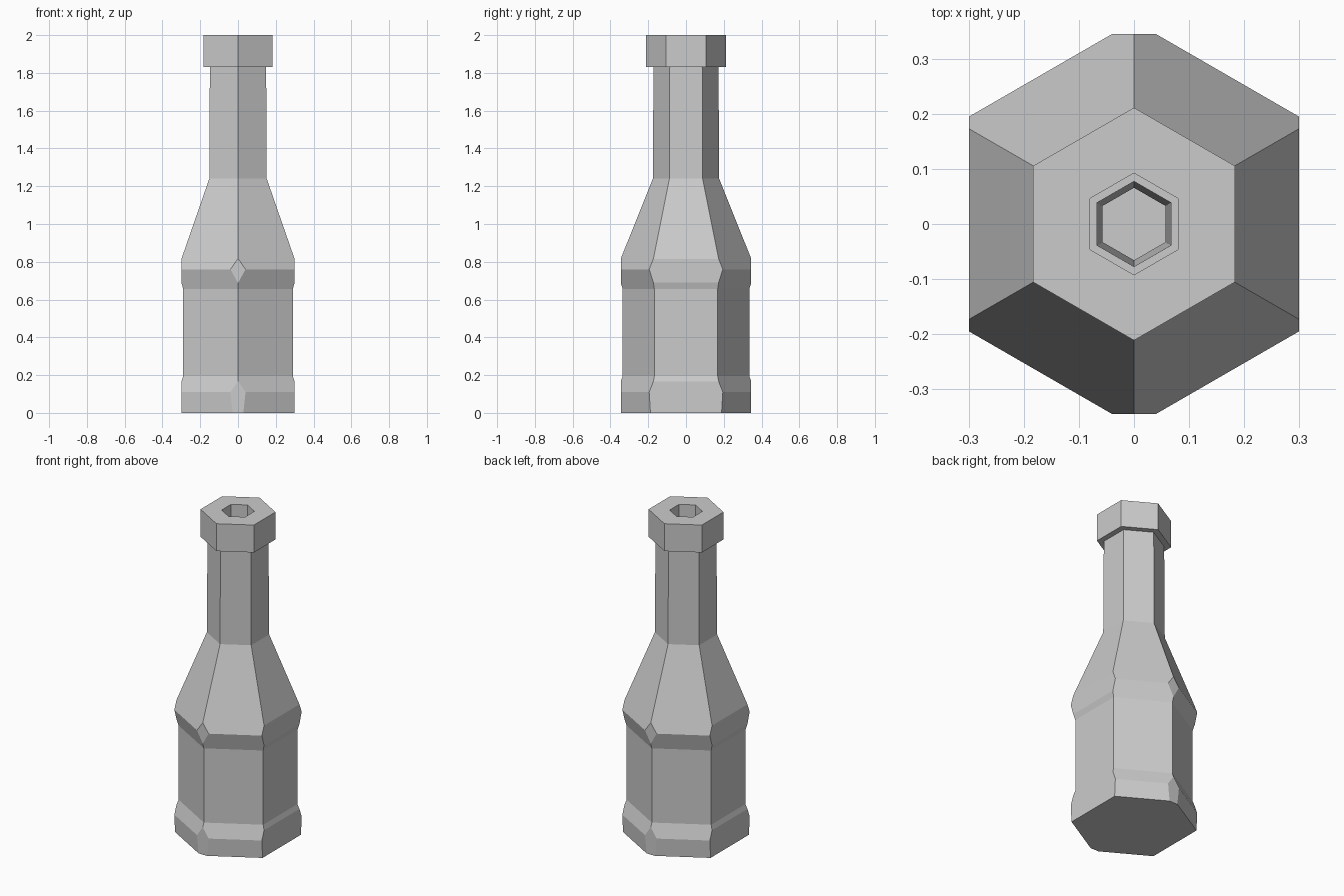
import bpy, bmesh
from math import cos, sin, pi
from mathutils import Vector

if "Cube" in bpy.data.objects:
    bpy.data.objects.remove(bpy.data.objects["Cube"])

SIDES = 6
# Wall profile as (flat-to-centre distance, height): outside upwards, then inside downwards
PROFILE = [
    (0.313, 0.0), (0.3187, 0.11), (0.29, 0.195),      # flared foot
    (0.29, 0.655), (0.3187, 0.76),                    # label panel, shoulder bulge
    (0.152, 1.24), (0.149, 1.83),                     # cone and neck
    (0.183, 1.83), (0.183, 2.0), (0.08, 2.0),         # lip
    (0.08, 1.92), (0.067, 1.92), (0.057, 1.24),       # mouth and throat
    (0.20, 0.74), (0.20, 0.10),                       # hollow inside
]

bm = bmesh.new()


def ring(apothem, z):
    r = apothem / cos(pi / SIDES)
    return [bm.verts.new((r * cos(pi / 2 + i * 2 * pi / SIDES),
                          r * sin(pi / 2 + i * 2 * pi / SIDES), z))
            for i in range(SIDES)]


# Skin the six-sided rings
rings = [ring(a, z) for a, z in PROFILE]
for low, high in zip(rings, rings[1:]):
    for i in range(SIDES):
        j = (i + 1) % SIDES
        bm.faces.new((low[i], low[j], high[j], high[i]))
bm.faces.new(rings[0][::-1])   # underside
bm.faces.new(rings[-1])        # inner floor

# Shave the bulges flat on the sides and on the front and back corners
for direction, dist in (((1, 0, 0), 0.30), ((0, 1, 0), 0.345)):
    for sign in (1, -1):
        n = Vector(direction) * sign
        bmesh.ops.bisect_plane(bm, geom=bm.verts[:] + bm.edges[:] + bm.faces[:],
                               plane_co=n * dist, plane_no=n, clear_outer=True)
        border = [e for e in bm.edges if e.is_boundary]
        bmesh.ops.holes_fill(bm, edges=border, sides=0)

bmesh.ops.recalc_face_normals(bm, faces=bm.faces[:])
mesh = bpy.data.meshes.new("bottle")
bm.to_mesh(mesh)
bm.free()
bottle = bpy.data.objects.new("bottle", mesh)
bpy.context.collection.objects.link(bottle)
